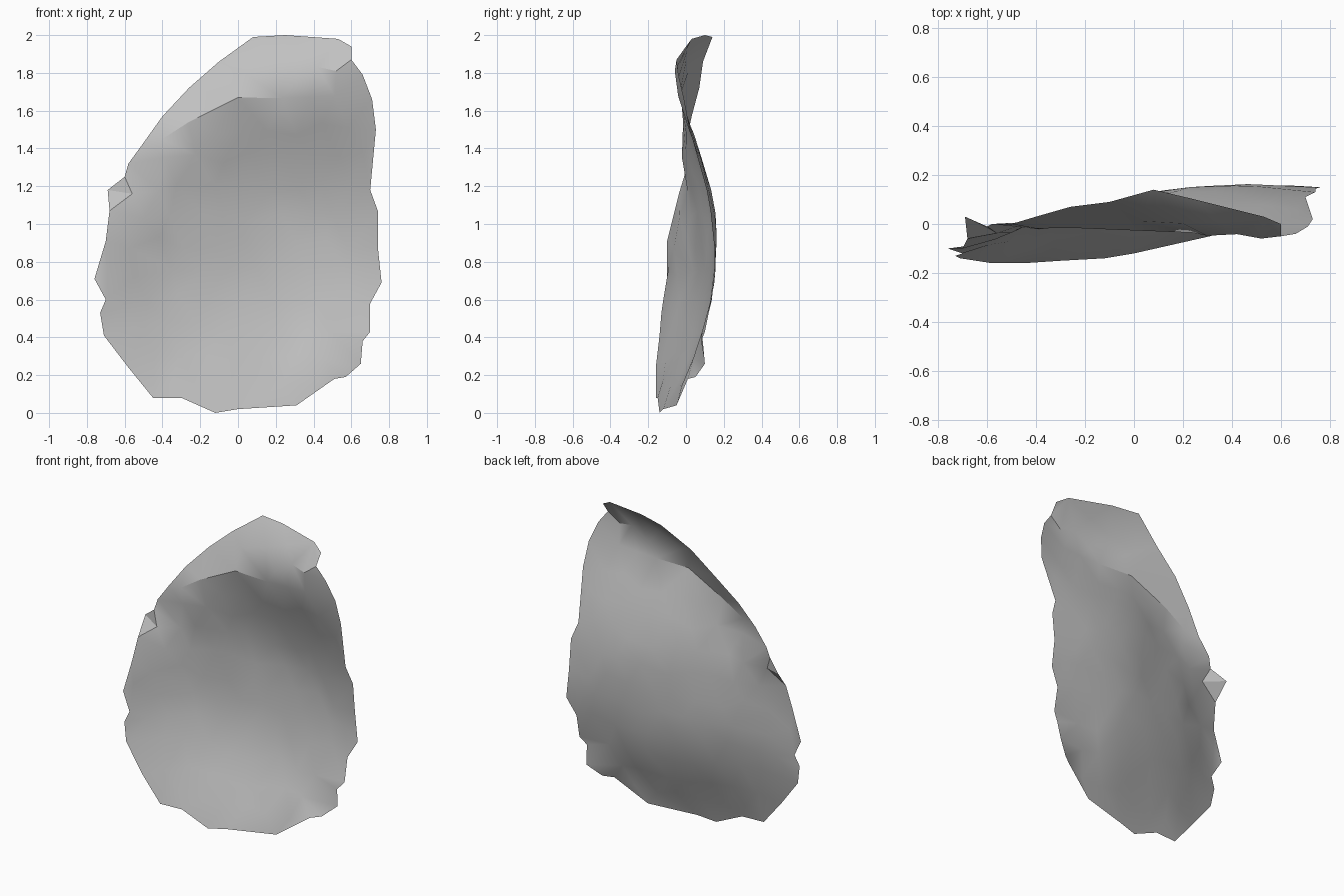
import bpy
import bmesh
import math
import random
from mathutils import Vector
from mathutils.geometry import delaunay_2d_cdt

default_cube = bpy.data.objects.get("Cube")
if default_cube:
    bpy.data.objects.remove(default_cube, do_unlink=True)

# Ragged rim of the shell: across, depth, height, in hundredths
RIM = [
    (8, 14, 199), (-10, 9, 186), (-26, 7, 172), (-40, 3, 157), (-50, 0, 143),
    (-58, 0, 132), (-60, -1, 125), (-69, 3, 118), (-68, -6, 107), (-70, -10, 91),
    (-76, -10, 71), (-70, -12, 60), (-73, -13, 53), (-71, -14, 41), (-58, -16, 24),
    (-45, -16, 8), (-30, -15, 8), (-12, -14, 0), (0, -12, 2), (31, -5, 4),
    (51, 1, 18), (57, 5, 19), (65, 10, 26), (66, 8, 38), (70, 10, 43),
    (70, 13, 58), (76, 15, 69), (74, 15, 88), (74, 13, 107), (70, 11, 118),
    (73, 2, 150), (71, -1, 166), (66, -4, 179), (60, -5, 187), (60, 0, 194),
    (53, 3, 198), (25, 10, 200),
]

# Points that set the hollow
HOLLOW = [
    (-40, -5, 40), (0, 4, 40), (35, 9, 40), (-45, 0, 80), (0, 11, 80),
    (40, 16, 85), (-20, 6, 98), (-42, 1, 115), (0, 10, 118), (40, 13, 120),
    (0, 3, 148), (40, 3, 150),
]

# Crest of the rolled upper lip, and the tuck beside the torn corner
CREST = [
    (-40, -2, 145), (-26, -2, 154), (0, -3, 167), (30, -5, 175), (52, -6, 181),
    (20, 0, 187),
]
TUCK = (-56, -4, 116)


def to_flat(point):
    """Place of a point on the front plane."""
    return Vector((point[0], point[2])) / 100


def kernel(p, q):
    """Thin plate kernel, which gives a smoothly bending sheet."""
    r = (p - q).length
    return r * r * math.log(r) if r > 0 else 0.0


def solve(rows):
    """Solve a linear system given as augmented rows."""
    n = len(rows)
    for c in range(n):
        best = max(range(c, n), key=lambda r: abs(rows[r][c]))
        rows[c], rows[best] = rows[best], rows[c]
        pivot = rows[c]
        for r in range(n):
            if r != c and rows[r][c] != 0:
                factor = rows[r][c] / pivot[c]
                rows[r] = [a - factor * b for a, b in zip(rows[r], pivot)]
    return [rows[i][n] / rows[i][i] for i in range(n)]


def fit_sheet(points):
    """Return a depth function passing through all the given points."""
    flat = [to_flat(point) for point in points]
    rows = []
    for p, point in zip(flat, points):
        rows.append([kernel(p, q) for q in flat] + [1, p.x, p.y, point[1] / 100])
    tails = [[1] * len(flat), [p.x for p in flat], [p.y for p in flat]]
    rows += [tail + [0] * 4 for tail in tails]
    weights = solve(rows)
    base, slope_x, slope_z = weights[-3:]

    def depth(p):
        bend = sum(w * kernel(p, q) for w, q in zip(weights, flat))
        return bend + base + slope_x * p.x + slope_z * p.y
    return depth


# Scatter a loose grid of points inside the rim, around the crest and tuck
random.seed(4)
STEP = 0.15
outline = [to_flat(point) for point in RIM]
folds = [to_flat(point) for point in CREST + [TUCK]]
scatter = list(folds)
for row in range(14):
    for column in range(-6, 7):
        p = Vector((column + 0.5 * (row % 2), row)) * STEP
        p += Vector((random.uniform(-1, 1), random.uniform(-1, 1))) * STEP * 0.22
        if min((p - q).length for q in outline + folds) > STEP * 0.6:
            scatter.append(p)

# Triangulate the outline, then push each point to its depth
flat_verts, _, faces, *_ = delaunay_2d_cdt(
    outline + scatter, [], [list(range(len(outline)))], 1, 1e-5)
depth = fit_sheet(RIM + HOLLOW + CREST + [TUCK])
bm = bmesh.new()
verts = [bm.verts.new((p.x, depth(p), p.y)) for p in flat_verts]
for face in faces:
    bm.faces.new([verts[i] for i in face])
loose = [v for v in bm.verts if not v.link_faces]
bmesh.ops.delete(bm, geom=loose, context="VERTS")

# Slight hand-shaped unevenness away from the rim
for v in bm.verts:
    if not v.is_boundary:
        v.co.y += random.uniform(-1, 1) * 0.005
for face in bm.faces:
    face.normal_update()
    if face.normal.y > 0:
        face.normal_flip()

mesh = bpy.data.meshes.new("curved_shell")
bm.to_mesh(mesh)
bm.free()
shell = bpy.data.objects.new("curved_shell", mesh)
bpy.context.collection.objects.link(shell)

# Plain grey surface
GREY = (0.53, 0.53, 0.53, 1)
grey = bpy.data.materials.new("plain_grey")
grey.use_nodes = True
grey.diffuse_color = GREY
grey.node_tree.nodes["Principled BSDF"].inputs["Base Color"].default_value = GREY
mesh.materials.append(grey)

# Smooth shading with creased folds kept sharp
bpy.ops.object.select_all(action="DESELECT")
shell.select_set(True)
bpy.context.view_layer.objects.active = shell
bpy.ops.object.shade_smooth_by_angle(angle=math.radians(30))
